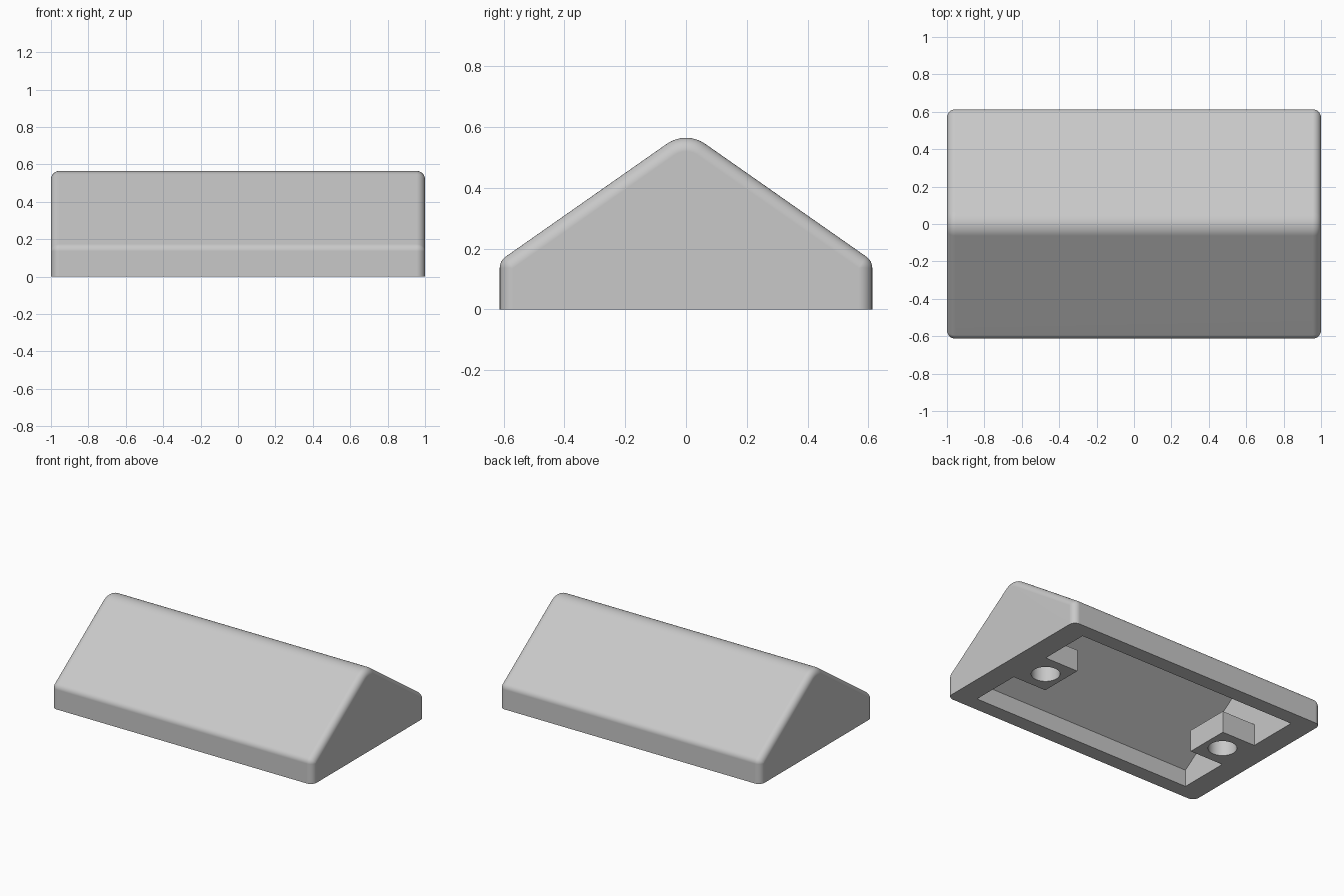
import bpy, bmesh, math

if "Cube" in bpy.data.objects:
    bpy.data.objects.remove(bpy.data.objects["Cube"])

W, APEX = 0.613, 0.589            # half depth, height of the unrounded ridge
PITCH = math.radians(35)
R_EDGE, R_RIDGE = 0.045, 0.11     # edge and ridge rounding
SEG = 8

grey = bpy.data.materials.new("light_grey")
grey.diffuse_color = (0.58, 0.58, 0.58, 1)
grey.use_nodes = True
grey.node_tree.nodes["Principled BSDF"].inputs["Base Color"].default_value = grey.diffuse_color


def make_object(name, bm):
    bmesh.ops.remove_doubles(bm, verts=bm.verts, dist=1e-5)
    bmesh.ops.recalc_face_normals(bm, faces=bm.faces)
    mesh = bpy.data.meshes.new(name)
    bm.to_mesh(mesh)
    bm.free()
    mesh.materials.append(grey)
    ob = bpy.data.objects.new(name, mesh)
    bpy.context.collection.objects.link(ob)
    return ob


def loft(name, sections):
    """Skin a list of (x, [(y, z), ...]) sections and cap both ends."""
    bm = bmesh.new()
    rings = [[bm.verts.new((x, y, z)) for y, z in pts] for x, pts in sections]
    n = len(rings[0])
    for a, b in zip(rings, rings[1:]):
        for i in range(n):
            j = (i + 1) % n
            bm.faces.new((a[i], a[j], b[j], b[i]))
    bm.faces.new(rings[0])
    bm.faces.new(rings[-1])
    return make_object(name, bm)


def arc(cy, cz, r, a0, a1):
    return [(cy + r * math.cos(a0 + (a1 - a0) * i / SEG),
             cz + r * math.sin(a0 + (a1 - a0) * i / SEG)) for i in range(SEG + 1)]


def roof_profile(d):
    """Rounded gable outline, inset by d except at the flat bottom."""
    tilt = math.pi / 2 - PITCH
    ey = W - R_EDGE
    ez = APEX - math.tan(PITCH) * ey - R_EDGE / math.cos(PITCH)
    right = arc(ey, ez, R_EDGE - d, 0, tilt)
    ridge = arc(0, APEX - R_RIDGE / math.cos(PITCH), R_RIDGE - d, tilt, math.pi - tilt)
    left = [(-y, z) for y, z in reversed(right)]
    return [(W - d, 0)] + right + ridge + left + [(d - W, 0)]


def difference(target, cutter):
    mod = target.modifiers.new("cut", 'BOOLEAN')
    mod.operation = 'DIFFERENCE'
    mod.solver = 'EXACT'
    mod.object = cutter
    bpy.context.view_layer.objects.active = target
    bpy.ops.object.modifier_apply(modifier=mod.name)
    bpy.data.objects.remove(cutter)


# Gabled body with rounded ends
half = []
for i in range(SEG + 1):
    t = math.pi / 2 * i / SEG
    half.append((1 - R_EDGE + R_EDGE * math.sin(t), roof_profile(R_EDGE * (1 - math.cos(t)))))
body = loft("gabled_cover", [(-x, p) for x, p in reversed(half)] + half)

# Hollow underside, leaving a screw boss at each end
CX, CY, CTOP = 0.845, 0.51, 0.473
eave = CTOP - math.tan(PITCH) * CY
hollow = [(CY, -0.1), (CY, eave), (0, CTOP), (-CY, eave), (-CY, -0.1)]
cavity = loft("cavity_cutter", [(-CX, hollow), (CX, hollow)])
for s in (-1, 1):
    block = [(0.155, -0.2), (0.155, 0.15), (-0.155, 0.15), (-0.155, -0.2)]
    difference(cavity, loft("boss_block", [(s * 0.59, block), (s * 1.0, block)]))
difference(body, cavity)

# Screw holes through the bosses
for s in (-1, 1):
    bm = bmesh.new()
    bmesh.ops.create_cone(bm, cap_ends=True, segments=48, radius1=0.09, radius2=0.09, depth=0.4)
    bmesh.ops.translate(bm, verts=bm.verts, vec=(s * 0.717, 0, 0.05))
    difference(body, make_object("hole_cutter", bm))

# Smooth rounded edges, crisp corners
bpy.ops.object.select_all(action='DESELECT')
body.select_set(True)
bpy.context.view_layer.objects.active = body
bpy.ops.object.shade_smooth_by_angle(angle=math.radians(30))
weighted = body.modifiers.new("weighted_normals", 'WEIGHTED_NORMAL')
weighted.keep_sharp = True
